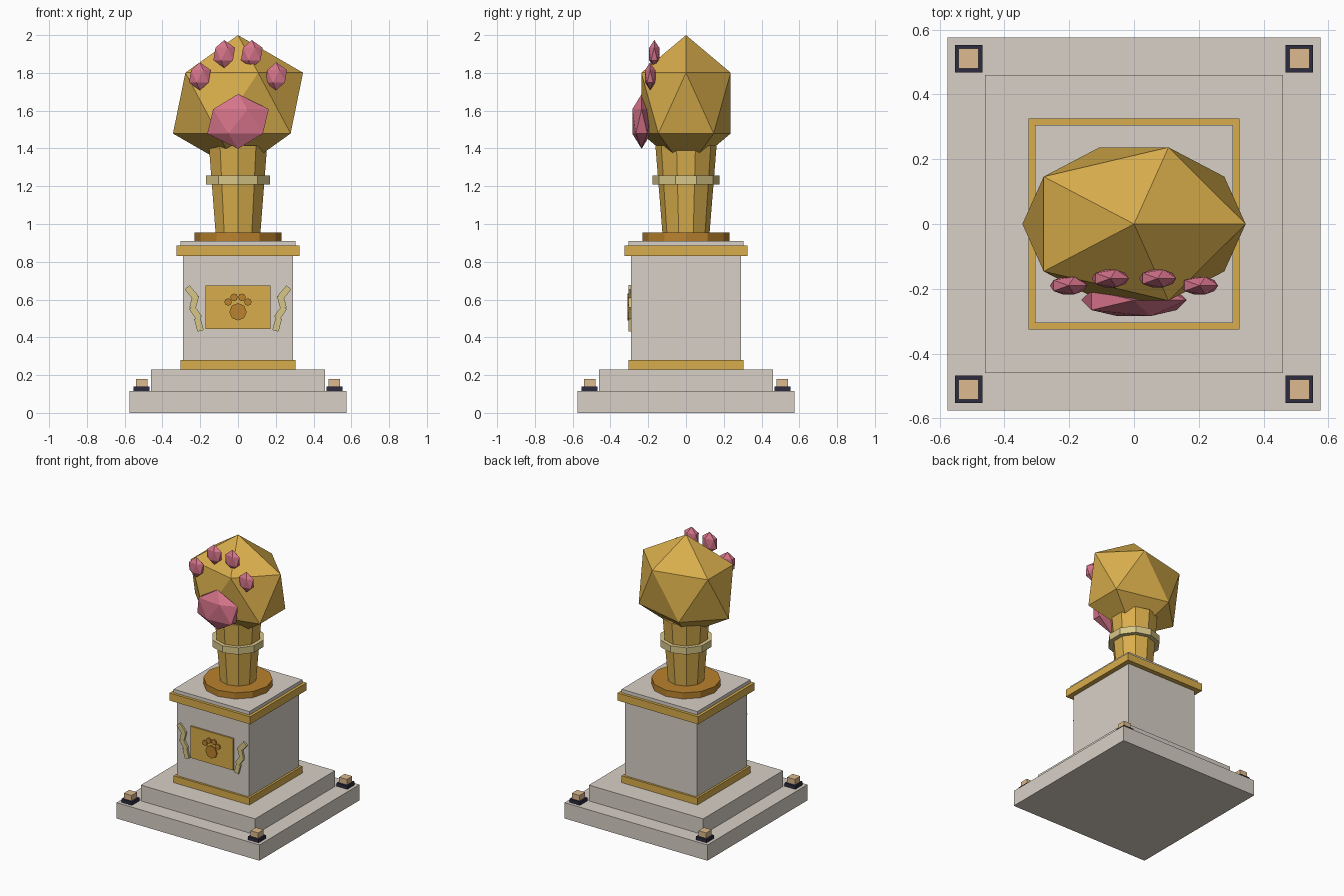
import bpy, math
from mathutils import Matrix

if "Cube" in bpy.data.objects:
    bpy.data.objects.remove(bpy.data.objects["Cube"])


def mat(name, r, g, b):
    m = bpy.data.materials.new(name)
    lin = [((c / 255 + 0.055) / 1.055) ** 2.4 for c in (r, g, b)]
    m.diffuse_color = (*lin, 1)
    m.use_nodes = True
    m.node_tree.nodes["Principled BSDF"].inputs["Base Color"].default_value = m.diffuse_color
    return m


STONE = mat("stone", 216, 208, 198)
GOLD = mat("gold", 217, 174, 76)
BRONZE = mat("bronze", 186, 130, 46)
PALE = mat("pale gold", 216, 199, 136)
PINK = mat("pink", 214, 116, 138)
DARK = mat("dark navy", 44, 44, 64)
WOOD = mat("tan", 221, 186, 142)


def finish(name, m):
    o = bpy.context.object
    o.name = name
    o.data.materials.append(m)
    return o


def box(name, m, loc, size, tilt=0):
    bpy.ops.mesh.primitive_cube_add(size=1)
    o = finish(name, m)
    o.data.transform(Matrix.Translation(loc) @ Matrix.Rotation(tilt, 4, 'Y')
                     @ Matrix.Diagonal((*size, 1)))
    return o


def slab(name, m, half, z0, z1):
    return box(name, m, (0, 0, (z0 + z1) / 2), (2 * half, 2 * half, z1 - z0))


def cone(name, m, sides, r0, r1, z0, z1):
    bpy.ops.mesh.primitive_cone_add(vertices=sides, radius1=r0, radius2=r1,
                                    depth=z1 - z0, location=(0, 0, (z0 + z1) / 2))
    return finish(name, m)


def ico(name, m, loc, scale):
    bpy.ops.mesh.primitive_ico_sphere_add(subdivisions=1, radius=1)
    o = finish(name, m)
    o.data.transform(Matrix.Translation(loc) @ Matrix.Diagonal((*scale, 1)))
    return o


def disc(name, m, x, z, r):
    bpy.ops.mesh.primitive_cylinder_add(vertices=8, radius=r, depth=0.009,
                                        location=(x, -0.3055, z),
                                        rotation=(math.pi / 2, 0, 0))
    return finish(name, m)


# Stepped base and pedestal
slab("base_step_lower", STONE, 0.575, 0, 0.115)
slab("base_step_upper", STONE, 0.46, 0.115, 0.23)
slab("lower_gold_band", GOLD, 0.305, 0.23, 0.28)
slab("pedestal_block", STONE, 0.29, 0.28, 0.83)
slab("upper_gold_band", GOLD, 0.325, 0.83, 0.885)
slab("pedestal_cap", STONE, 0.305, 0.885, 0.91)

# Corner studs
for sx in (-1, 1):
    for sy in (-1, 1):
        box("stud_base", DARK, (sx * 0.51, sy * 0.51, 0.1275), (0.085, 0.085, 0.025))
        box("stud_top", WOOD, (sx * 0.51, sy * 0.51, 0.16), (0.062, 0.062, 0.04))

# Arm on its round foot, with a cuff
cone("arm_foot", BRONZE, 12, 0.23, 0.23, 0.91, 0.955)
cone("arm", GOLD, 10, 0.125, 0.162, 0.955, 1.415)
cone("cuff", PALE, 10, 0.177, 0.177, 1.208, 1.258)

# Paw with pads
ico("paw", GOLD, (0, 0, 1.64), (0.385, 0.278, 0.36))
ico("palm_pad", PINK, (0, -0.235, 1.543), (0.182, 0.058, 0.145))
for s in (-1, 1):
    ico("inner_toe_pad", PINK, (s * 0.073, -0.168, 1.90), (0.064, 0.032, 0.074))
    ico("outer_toe_pad", PINK, (s * 0.202, -0.19, 1.782), (0.064, 0.032, 0.074))

# Plaque with a paw print
box("plaque", GOLD, (0, -0.2955, 0.56), (0.345, 0.013, 0.23))
disc("print_palm", BRONZE, 0, 0.535, 0.046)
for s in (-1, 1):
    disc("print_inner_toe", BRONZE, s * 0.021, 0.612, 0.02)
    disc("print_outer_toe", BRONZE, s * 0.052, 0.587, 0.02)

# Zigzag bolts beside the plaque
BOLT = [(0.247, 0.638, 40), (0.232, 0.588, -15), (0.225, 0.53, 35), (0.207, 0.468, 15)]
for s in (-1, 1):
    for i, (x, z, a) in enumerate(BOLT):
        box("bolt_segment", PALE, (s * x, -0.2965 - 0.0005 * i, z), (0.034, 0.015, 0.07),
            s * math.radians(a))
